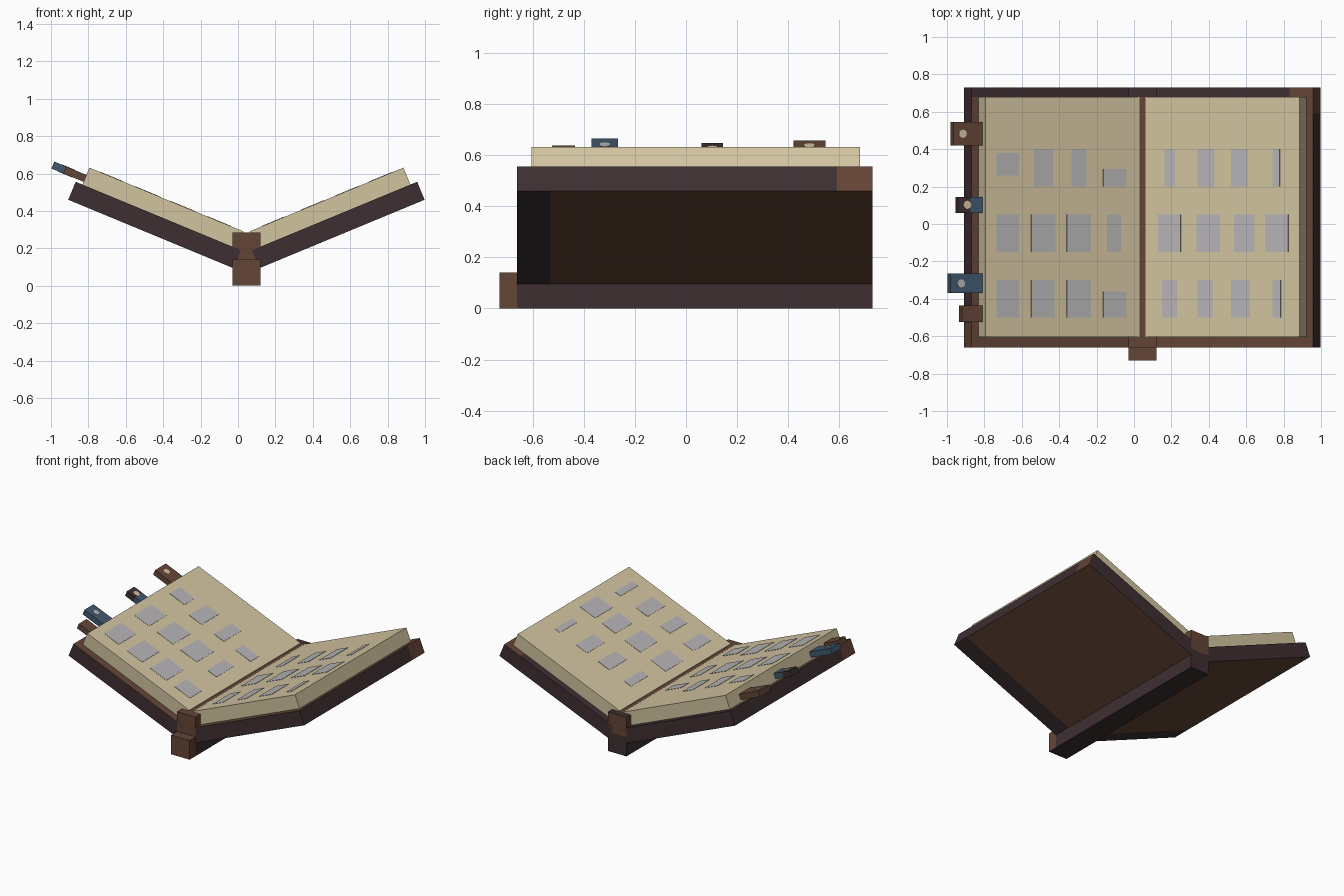
import bpy, bmesh, math
from mathutils import Vector

cube = bpy.data.objects.get("Cube")
if cube:
    bpy.data.objects.remove(cube, do_unlink=True)


def material(name, hexcode):
    srgb = [int(hexcode[i:i + 2], 16) / 255 for i in (0, 2, 4)]
    rgb = [c / 12.92 if c < 0.04 else ((c + 0.055) / 1.055) ** 2.4 for c in srgb]
    m = bpy.data.materials.new(name)
    m.use_nodes = True
    m.diffuse_color = (*rgb, 1)
    bsdf = next(n for n in m.node_tree.nodes if n.type == 'BSDF_PRINCIPLED')
    bsdf.inputs["Base Color"].default_value = (*rgb, 1)
    bsdf.inputs["Roughness"].default_value = 0.9
    return m


BROWN = material("leather brown", "644536")
DARK = material("dark leather", "3e2f31")
PAPER = material("parchment", "d2c4a0")
INK = material("grey ink", "b6b4b6")
BLUE = material("slate blue", "40586d")

SPINE_X = 0.045
COS, SIN = math.cos(math.pi / 8), math.sin(math.pi / 8)


def tilt(side):
    """Map (distance from spine, y, height above slope) into the model."""
    return lambda p: Vector((SPINE_X + side * (p.x * COS - p.z * SIN),
                             p.y, p.x * SIN + p.z * COS))


def finish(name, bm, mats, place=None, mirrored=False):
    if place:
        for v in bm.verts:
            v.co = place(v.co)
    if mirrored:
        bmesh.ops.reverse_faces(bm, faces=bm.faces[:])
    mesh = bpy.data.meshes.new(name)
    bm.to_mesh(mesh)
    bm.free()
    for m in mats:
        mesh.materials.append(m)
    ob = bpy.data.objects.new(name, mesh)
    bpy.context.collection.objects.link(ob)
    return ob


def add_box(bm, x, y, z):
    spans = (x, y, z)
    for v in bmesh.ops.create_cube(bm, size=1)["verts"]:
        v.co = Vector([(s[0] + s[1]) / 2 + c * (s[1] - s[0])
                       for s, c in zip(spans, v.co)])


def box(name, x, y, z, mats, cuts=(), rule=None, side=0):
    """Box with optional cut lines and a colour rule over its faces."""
    bm = bmesh.new()
    add_box(bm, x, y, z)
    for axis, at in cuts:
        normal = Vector((0, 0, 0))
        normal[axis] = 1
        bmesh.ops.bisect_plane(bm, geom=bm.verts[:] + bm.edges[:] + bm.faces[:],
                               plane_co=normal * at, plane_no=normal)
    bm.normal_update()
    if rule:
        for f in bm.faces:
            f.material_index = rule(f.calc_center_median(), f.normal)
    return finish(name, bm, mats, tilt(side) if side else None, side < 0)


def cover_rule(side):
    def rule(c, n):
        if n.z < -0.5:                       # underside with dark front band
            return 1 if c.y < -0.53 else 0
        if n.z > 0.5:                        # top with dark back margin
            return 1 if c.y > 0.68 and not (side > 0 and c.x > 0.92) else 0
        if n.x > 0.5:                        # outer edge with one brown corner
            return 0 if (c.y > 0.59 if side > 0 else c.y < -0.53) else 1
        return 1
    return rule


# Covers and page blocks
for side, word in ((1, "left"), (-1, "right")):
    box(word + "_cover", (0.1, 1.056), (-0.66, 0.73), (0.06, 0.164), [BROWN, DARK],
        [(1, -0.53), (1, 0.59), (1, 0.68), (0, 0.92)], cover_rule(side), side)
    box(word + "_pages", (0.125, 1.017), (-0.605, 0.68), (0.164, 0.262),
        [PAPER], side=side)

# Spine: raised upper part and longer lower part with a brown front end
SPINE = (-0.03, 0.12)
box("upper_spine", SPINE, (-0.66, 0.73), (0.14, 0.285), [BROWN, DARK], [(1, 0.68)],
    lambda c, n: 1 if n.z > 0.5 and c.y > 0.68 else 0)
box("lower_spine", SPINE, (-0.73, 0.73), (0, 0.14), [BROWN, DARK], [(1, -0.66)],
    lambda c, n: 0 if c.y < -0.66 and n.z > -0.5 else 1)

# Writing blocks: each row has a y span and the x spans of its blocks
TOP, MID, LOW = (0.2, 0.4), (-0.15, 0.05), (-0.5, -0.3)
WRITING = {
    1: [(TOP, ((.165, .22), (.34, .43), (.52, .61), (.74, .78))),
        (MID, ((.13, .25), (.335, .46), (.535, .645), (.7, .825))),
        (LOW, ((.15, .23), (.34, .42), (.52, .62), (.74, .785)))],
    -1: [((.26, .38), ((-.735, -.615),)),
         (TOP, ((-.535, -.435), (-.335, -.255))),
         ((.2, .295), ((-.165, -.04),)),
         (MID, ((-.735, -.615), (-.55, -.42), (-.36, -.23), (-.145, -.07))),
         (LOW, ((-.735, -.615), (-.55, -.425), (-.36, -.23))),
         ((-.5, -.36), ((-.165, -.04),))],
}
PAGE_TOP = 0.262
for side, rows in WRITING.items():
    bm = bmesh.new()
    for y_span, blocks in rows:
        for block in blocks:
            u = sorted((side * (x - SPINE_X) + PAGE_TOP * SIN) / COS for x in block)
            add_box(bm, u, y_span, (PAGE_TOP - 0.002, PAGE_TOP + 0.002))
    finish(("left" if side > 0 else "right") + "_writing", bm, [INK],
           tilt(side), side < 0)

# Bookmarks sticking out of the right pages: name, y span, reach, colour, eyelet
BOOKMARKS = [
    ("brown_bookmark", (0.42, 0.545), 1.184, BROWN, 1.13, PAPER),
    ("dark_bookmark", (0.06, 0.145), 1.157, DARK, 1.105, PAPER),
    ("blue_bookmark", (-0.37, -0.265), 1.203, BLUE, 1.14, INK),
    ("short_bookmark", (-0.525, -0.435), 1.135, BROWN, None, None),
]
for name, y, reach, mat, eyelet, eyelet_mat in BOOKMARKS:
    root = BLUE if mat is DARK else mat
    box(name, (0.98, reach), y, (0.18, 0.22), [mat, root], [(0, 1.085)],
        lambda c, n: 1 if c.x < 1.085 else 0, side=-1)
    if eyelet:
        bm = bmesh.new()
        for z in (0.18, 0.22):
            made = bmesh.ops.create_cone(bm, cap_ends=True, segments=12, radius1=0.022,
                                         radius2=0.022, depth=0.004)
            bmesh.ops.translate(bm, verts=made["verts"],
                                vec=(eyelet, (y[0] + y[1]) / 2, z))
        finish(name + "_eyelet", bm, [eyelet_mat], tilt(-1), True)
